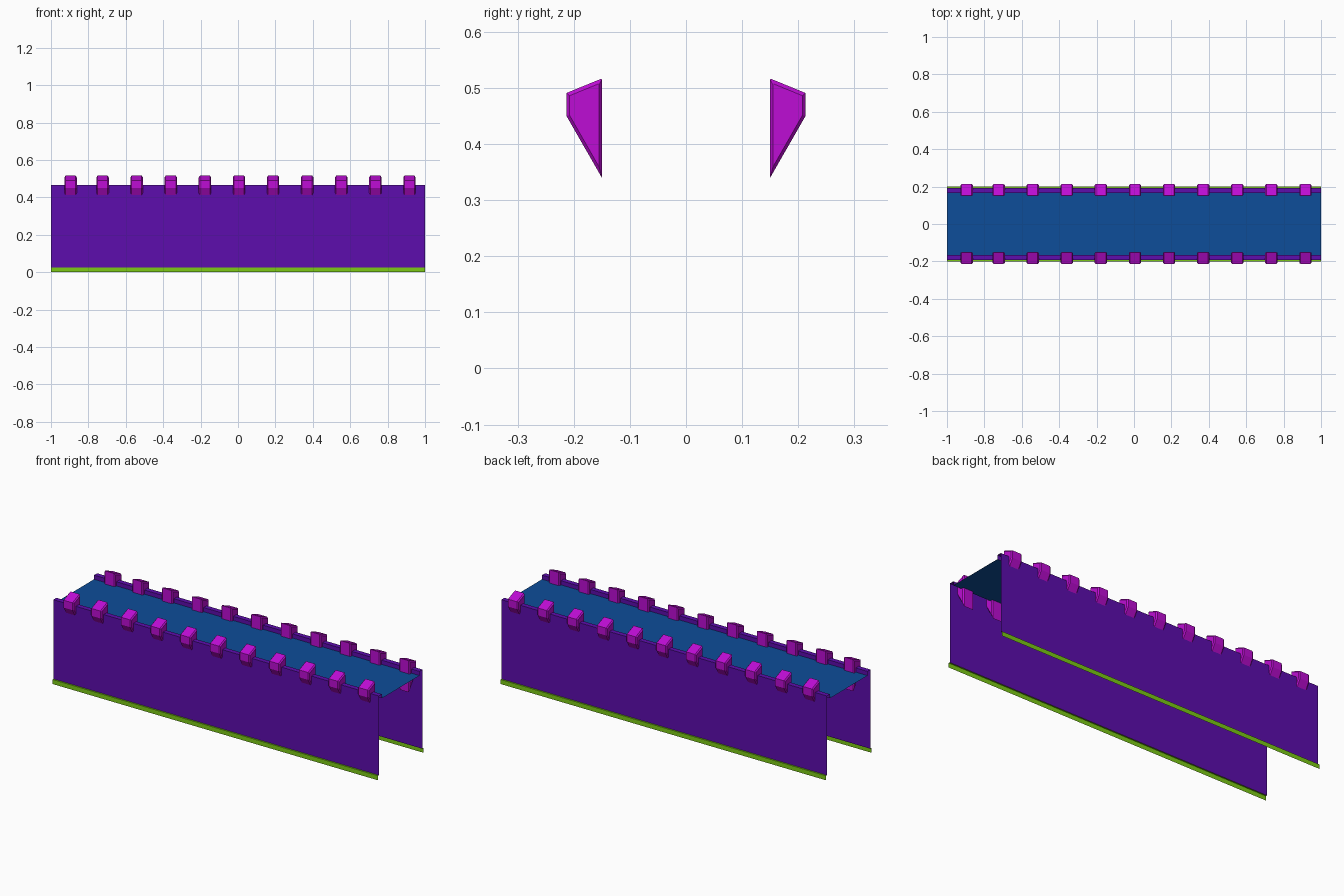
import bpy, bmesh

if "Cube" in bpy.data.objects:
    bpy.data.objects.remove(bpy.data.objects["Cube"])


def material(name, rgb):
    m = bpy.data.materials.new(name)
    m.diffuse_color = (*rgb, 1)
    m.use_nodes = True
    m.node_tree.nodes["Principled BSDF"].inputs["Base Color"].default_value = m.diffuse_color
    return m


PURPLE = material("purple", (0.11, 0.004, 0.42))
GREEN = material("lime_green", (0.20, 0.59, 0.008))
BLUE = material("blue", (0.004, 0.075, 0.32))
MAGENTA = material("magenta", (0.51, 0.004, 0.66))


def finish(name, bm, mat):
    me = bpy.data.meshes.new(name)
    bm.to_mesh(me)
    bm.free()
    me.materials.append(mat)
    ob = bpy.data.objects.new(name, me)
    bpy.context.collection.objects.link(ob)
    return ob


def strip(name, profile, mat):
    """Open sheet: a (y, z) profile swept along the full length in x."""
    bm = bmesh.new()
    rows = [[bm.verts.new((x, y, z)) for y, z in profile] for x in (-1, 1)]
    for i in range(len(profile) - 1):
        bm.faces.new((rows[0][i], rows[1][i], rows[1][i + 1], rows[0][i + 1]))
    return finish(name, bm, mat)


def merlon(name, cx, side):
    """Wedge block with chamfered ends, hung over the wall top."""
    prof = [(0.15, 0.34), (0.213, 0.45), (0.213, 0.491), (0.152, 0.516), (0.15, 0.515)]
    my, mz = 0.18, 0.46
    bm = bmesh.new()
    rings = []
    for dx, s in ((-0.033, 0.84), (-0.027, 1), (0.027, 1), (0.033, 0.84)):
        rings.append([bm.verts.new((cx + dx, side * (my + (y - my) * s), mz + (z - mz) * s))
                      for y, z in prof])
    n = len(prof)
    for a, b in zip(rings, rings[1:]):
        for i in range(n):
            j = (i + 1) % n
            bm.faces.new((a[i], a[j], b[j], b[i]))
    bm.faces.new(rings[0])
    bm.faces.new(rings[-1])
    bmesh.ops.recalc_face_normals(bm, faces=bm.faces)
    finish(name, bm, MAGENTA)


# Walkway deck between the walls
strip("walkway_deck", [(-0.165, 0.442), (0.165, 0.442)], BLUE)

positions = [-0.895] + [-0.724 + 0.1823 * i for i in range(10)]
for side, label in ((-1, "front"), (1, "back")):
    # Wall sheet with a narrow top ledge and inner lip
    wall = [(side * 0.192, 0.025), (side * 0.192, 0.465),
            (side * 0.165, 0.465), (side * 0.165, 0.442)]
    # Base band with a small step up to the wall
    band = [(side * 0.2, 0), (side * 0.2, 0.025), (side * 0.192, 0.025)]
    if side > 0:
        wall.reverse()
        band.reverse()
    strip(label + "_wall", wall, PURPLE)
    strip(label + "_base_band", band, GREEN)
    # Battlements
    for i, x in enumerate(positions):
        merlon(f"{label}_merlon_{i + 1}", x, side)
